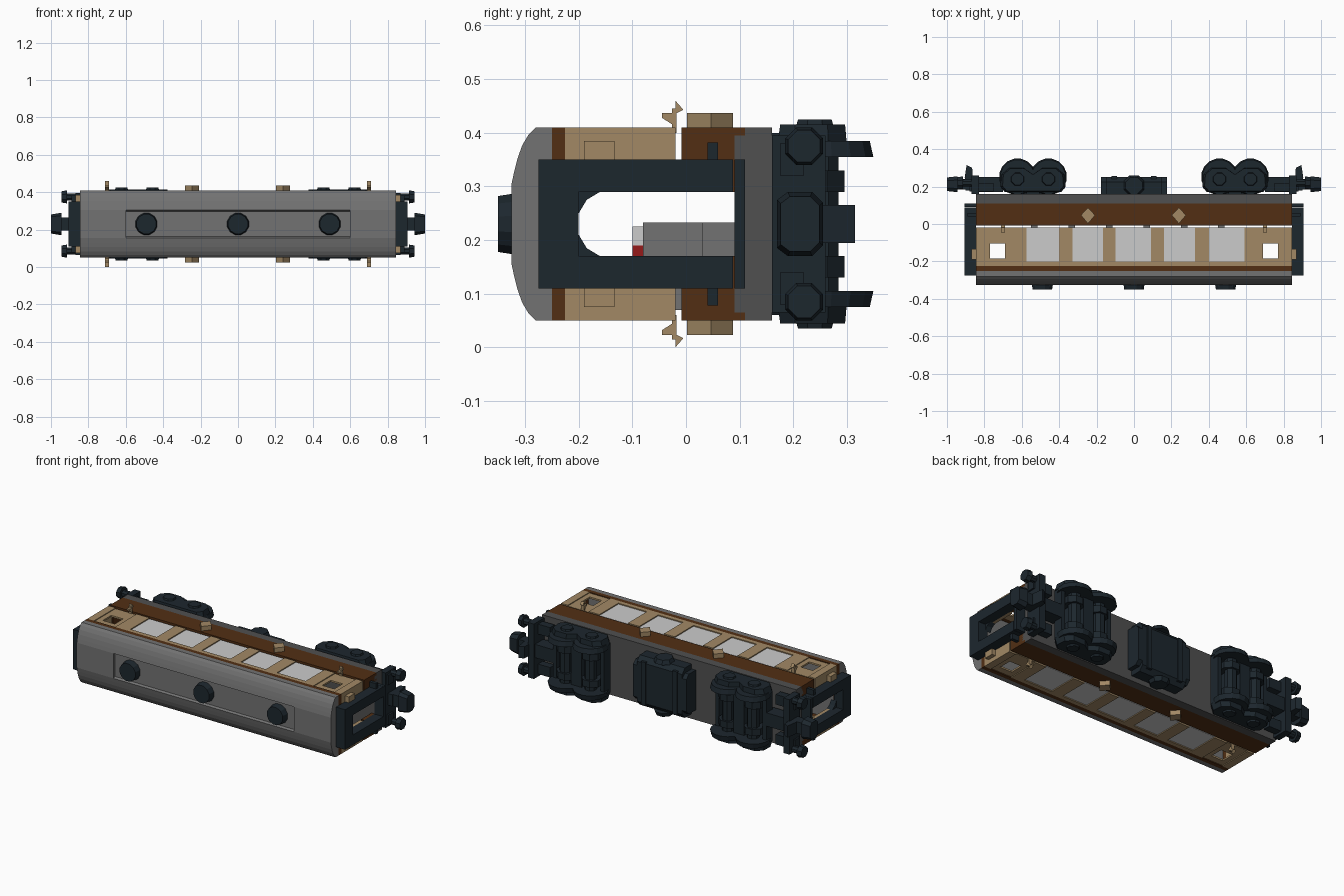
import bpy, bmesh, math

if "Cube" in bpy.data.objects:
    bpy.data.objects.remove(bpy.data.objects["Cube"])

ZC = 0.23  # the coach lies on its side: roof faces -y, sides face +z and -z


def material(name, r, g, b):
    m = bpy.data.materials.new(name)
    m.diffuse_color = (r, g, b, 1)
    m.use_nodes = True
    m.node_tree.nodes["Principled BSDF"].inputs["Base Color"].default_value = m.diffuse_color
    return m


ROOF = material("roof_grey", 0.17, 0.17, 0.17)
SILL = material("sill_grey", 0.08, 0.08, 0.08)
TAN = material("tan_paint", 0.36, 0.25, 0.13)
BROWN = material("brown_paint", 0.085, 0.028, 0.007)
DARK = material("dark_metal", 0.012, 0.02, 0.027)
GLASS = material("pale_glass", 0.55, 0.55, 0.55)
RED = material("red_cushion", 0.3, 0.01, 0.01)


def prism(name, pts, axis, a, b, mat, taper=1.0):
    """Extrude a profile along x (y,w), y (x,w) or z (x,y); w is measured from the centre line."""
    put = {"x": lambda p, t: (t, p[0], ZC + p[1]),
           "y": lambda p, t: (p[0], t, ZC + p[1]),
           "z": lambda p, t: (p[0], p[1], ZC + t)}[axis]
    n = len(pts)
    cx, cy = sum(p[0] for p in pts) / n, sum(p[1] for p in pts) / n
    end = [(cx + (p[0] - cx) * taper, cy + (p[1] - cy) * taper) for p in pts]
    bm = bmesh.new()
    lo = [bm.verts.new(put(p, a)) for p in pts]
    hi = [bm.verts.new(put(p, b)) for p in end]
    bm.faces.new(lo)
    bm.faces.new(hi)
    for i in range(n):
        j = (i + 1) % n
        bm.faces.new((lo[i], lo[j], hi[j], hi[i]))
    bmesh.ops.recalc_face_normals(bm, faces=bm.faces)
    me = bpy.data.meshes.new(name)
    bm.to_mesh(me)
    bm.free()
    ob = bpy.data.objects.new(name, me)
    bpy.context.collection.objects.link(ob)
    me.materials.append(mat)
    return ob


def box(name, x0, x1, y0, y1, w0, w1, mat):
    return prism(name, [(x0, y0), (x1, y0), (x1, y1), (x0, y1)], "z", w0, w1, mat)


def disc(name, c, r, n, axis, a, b, mat, taper=1.0):
    pts = [(c[0] + r * math.cos(math.tau * (i + .5) / n),
            c[1] + r * math.sin(math.tau * (i + .5) / n)) for i in range(n)]
    return prism(name, pts, axis, a, b, mat, taper)


# Curved roof: full ends, middle length with a sunken ventilator strip
arc = [(-0.25, 0.18), (-0.28, 0.18), (-0.293, 0.167), (-0.305, 0.147),
       (-0.314, 0.122), (-0.320, 0.098), (-0.325, 0.075)]
trough = arc + [(-0.312, 0.068)]


def both(half):
    return half + [(y, -w) for y, w in reversed(half)]


prism("roof_middle", both(trough), "x", -0.6, 0.6, ROOF)
for s in (-1, 1):
    prism("roof_end", both(arc), "x", s * 0.6, s * 0.845, ROOF)
for x in (-0.49, 0, 0.49):
    disc("roof_vent", (x, 0), 0.06, 12, "y", -0.312, -0.35, DARK, 0.9)

# Floor and sill
box("sill", -0.845, 0.845, 0.11, 0.16, -0.18, 0.18, SILL)
box("floor", -0.845, 0.845, 0.09, 0.11, -0.165, 0.165, SILL)

windows = [(-0.575, -0.40), (-0.33, -0.165), (-0.10, 0.09), (0.16, 0.325), (0.40, 0.59)]
for s in (-1, 1):
    o, i = s * 0.18, s * 0.165
    # Side bands
    box("upper_band", -0.845, 0.845, -0.25, -0.225, i, o, BROWN)
    box("lower_panel", -0.845, 0.845, -0.008, 0.11, i, o, BROWN)
    box("window_top_rail", -0.6, 0.6, -0.225, -0.2, i, o, TAN)
    # Window pillars and panes
    edges = [-0.61] + [v for w in windows for v in w] + [0.61]
    for a, b in zip(edges[::2], edges[1::2]):
        box("window_pillar", a, b, -0.225, -0.02, i, o, TAN)
    for a, b in windows:
        box("window_pane", a, b, -0.2, -0.02, s * 0.168, s * 0.174, GLASS)
    for e in (-1, 1):
        # Door bay with an open window
        box("door_post", e * 0.60, e * 0.66, -0.225, -0.02, i, o, TAN)
        box("door_post", e * 0.80, e * 0.845, -0.225, -0.02, i, o, TAN)
        for x0, x1, y0, y1 in ((0.66, 0.69, -0.225, -0.02), (0.77, 0.80, -0.225, -0.02),
                               (0.69, 0.77, -0.225, -0.185), (0.69, 0.77, -0.105, -0.02)):
            box("door_leaf", e * x0, e * x1, y0, y1, i, s * 0.175, TAN)
        # Door handle bracket
        x0, x1 = e * 0.69, e * 0.71
        box("handle_stem", x0, x1, -0.026, -0.018, s * 0.17, s * 0.215, TAN)
        prism("handle_foot", [(-0.025, s * 0.185), (-0.045, s * 0.198),
                              (-0.045, s * 0.207), (-0.025, s * 0.207)], "x", x0, x1, TAN)
        prism("handle_tip", [(-0.02, s * 0.205), (-0.02, s * 0.23),
                             (-0.005, s * 0.213)], "x", x0, x1, TAN)
        # Raised diamond plate
        cx = -0.003 + e * 0.243
        prism("diamond_plate", [(cx - 0.038, 0.047), (cx, 0.002), (cx + 0.038, 0.047),
                                (cx, 0.088)], "z", s * 0.175, s * 0.207, TAN)
        # End walls beside the gangway
        box("end_wall_upper", e * 0.825, e * 0.845, -0.225, -0.02, s * 0.06, o, TAN)
        box("end_wall_lower", e * 0.825, e * 0.845, -0.008, 0.11, s * 0.06, o, BROWN)
        box("end_wall_top", e * 0.825, e * 0.845, -0.25, -0.225, 0, o, BROWN)
        box("end_bracket", e * 0.845, e * 0.87, -0.19, -0.133, s * 0.12, s * 0.155, TAN)
        box("end_lamp", e * 0.845, e * 0.89, 0.04, 0.06, s * 0.12, s * 0.152, DARK)
        # Gangway jamb and arch corner
        box("gangway_jamb", e * 0.845, e * 0.905, -0.275, 0.088, s * 0.06, s * 0.12, DARK)
        prism("gangway_arch", [(-0.2, s * 0.06), (-0.16, s * 0.06), (-0.185, s * 0.045),
                               (-0.2, s * 0.02)], "x", e * 0.825, e * 0.86, DARK)

for e in (-1, 1):
    box("gangway_lintel", e * 0.845, e * 0.905, -0.275, -0.2, -0.06, 0.06, DARK)
    box("gangway_threshold", e * 0.845, e * 0.905, 0.09, 0.11, -0.12, 0.12, DARK)

# Interior seats
for k in range(6):
    x = -0.55 + 0.2 * k
    box("seat_back", x, x + 0.035, -0.08, 0.09, -0.16, 0.003, ROOF)
    box("seat_base", x + 0.035, x + 0.11, 0.03, 0.09, -0.16, 0.003, ROOF)
    box("head_rest", x, x + 0.03, -0.1, -0.08, -0.04, -0.005, GLASS)
    box("head_cushion", x, x + 0.03, -0.1, -0.08, -0.16, -0.04, RED)

# Underfloor equipment box
oct_box = [(0.16, 0.15), (0.225, 0.15), (0.25, 0.12)]
prism("equipment_box", both(oct_box), "x", -0.15, 0.15, DARK)
for e in (-1, 1):
    prism("equipment_cap", [(y, w * 0.8) for y, w in both(oct_box)], "x", e * 0.15, e * 0.177, DARK)
    box("equipment_rib", e * 0.09, e * 0.12, 0.16, 0.257, -0.13, 0.13, DARK)
    disc("equipment_lid", (0, 0.205), 0.06, 8, "z", e * 0.145, e * 0.17, DARK, 0.8)

# Bogies, couplers and buffers at both ends
outline = [(-0.175, 0.20), (-0.15, 0.17), (0.15, 0.17), (0.175, 0.20), (0.17, 0.265),
           (0.13, 0.30), (0.05, 0.30), (0, 0.265), (-0.05, 0.30), (-0.13, 0.30), (-0.17, 0.265)]
for e in (-1, 1):
    cx = e * 0.54
    box("bogie_bolster", cx - 0.035, cx + 0.035, 0.16, 0.27, -0.15, 0.15, DARK)
    box("bogie_pivot", cx - 0.1, cx + 0.1, 0.16, 0.225, -0.06, 0.06, DARK)
    for d in (-1, 1):
        ax = cx + d * 0.083
        disc("axle", (ax, 0.252), 0.035, 8, "z", -0.14, 0.14, DARK)
        box("bogie_end_beam", cx + d * 0.145, cx + d * 0.17, 0.19, 0.25, -0.15, 0.15, DARK)
        for s in (-1, 1):
            disc("wheel", (ax, 0.252), 0.099, 16, "z", s * 0.125, s * 0.155, DARK, 0.93)
            disc("axle_box", (ax, 0.24), 0.045, 8, "z", s * 0.16, s * 0.195, DARK, 0.75)
            disc("gear_case", (ax, 0.24), 0.06, 8, "z", s * 0.06, s * 0.10, DARK)
    for s in (-1, 1):
        prism("bogie_side_frame", [(cx + x, y) for x, y in outline], "z",
              s * 0.145, s * 0.185, DARK, 0.93)
        # Buffers
        box("buffer_arm", e * 0.75, e * 0.88, 0.175, 0.22, s * 0.09, s * 0.15, DARK)
        disc("buffer_stem", (0.22, s * 0.145), 0.02, 8, "x", e * 0.86, e * 0.92, DARK)
        disc("buffer_head", (0.22, s * 0.145), 0.038, 8, "x", e * 0.915, e * 0.943, DARK, 0.85)
    box("headstock", e * 0.83, e * 0.87, 0.16, 0.26, -0.165, 0.165, DARK)
    box("draw_bar", e * 0.70, e * 0.87, 0.17, 0.25, -0.04, 0.04, DARK)
    prism("coupler_hook", [(e * 0.86, 0.18), (e * 0.90, 0.18), (e * 0.905, 0.25),
                           (e * 0.895, 0.315), (e * 0.865, 0.30)], "z", -0.035, 0.035, DARK)
    box("coupler_neck", e * 0.90, e * 0.95, 0.185, 0.24, -0.035, 0.035, DARK)
    prism("coupler_head", both([(0.17, 0.045), (0.19, 0.06), (0.235, 0.06), (0.255, 0.04)]),
          "x", e * 0.945, e, DARK, 0.85)
